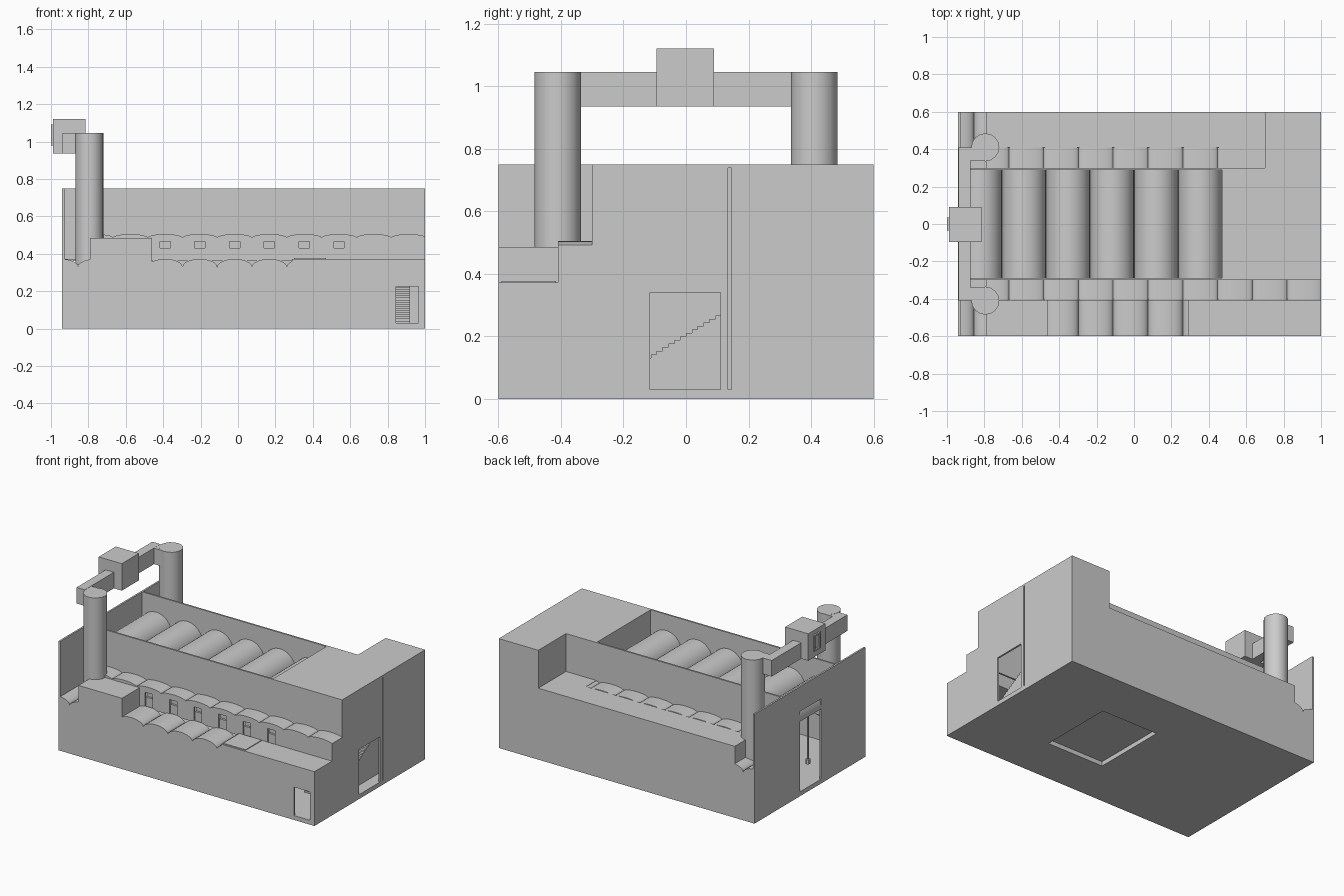
import bpy, bmesh, math

if "Cube" in bpy.data.objects:
    bpy.data.objects.remove(bpy.data.objects["Cube"])

def material(name, c):
    m = bpy.data.materials.new(name)
    m.diffuse_color = (c, c, c, 1)
    m.use_nodes = True
    m.node_tree.nodes["Principled BSDF"].inputs["Base Color"].default_value = m.diffuse_color
    return m

GREY = material("plain grey", 0.6)
T = 0.012  # wall thickness

def finish(name, bm, smooth=False):
    bmesh.ops.recalc_face_normals(bm, faces=bm.faces)
    me = bpy.data.meshes.new(name)
    bm.to_mesh(me)
    bm.free()
    me.materials.append(GREY)
    ob = bpy.data.objects.new(name, me)
    bpy.context.collection.objects.link(ob)
    if smooth:
        bpy.ops.object.select_all(action='DESELECT')
        ob.select_set(True)
        bpy.context.view_layer.objects.active = ob
        bpy.ops.object.shade_smooth_by_angle(angle=math.radians(35))
    return ob

def add_box(bm, x0, x1, y0, y1, z0, z1):
    v = bmesh.ops.create_cube(bm, size=1)["verts"]
    for p in v:
        p.co = ((x0 + x1) / 2 + p.co.x * (x1 - x0),
                (y0 + y1) / 2 + p.co.y * (y1 - y0),
                (z0 + z1) / 2 + p.co.z * (z1 - z0))

def boxes(name, *dims):
    bm = bmesh.new()
    for d in dims:
        add_box(bm, *d)
    return finish(name, bm)

def door_wall(name, axis, a, b, u0, u1, h, d0, d1, dh):
    """Wall of thickness a..b spanning u0..u1 with a door d0..d1 of height dh."""
    parts = [(u0, d0, 0, h), (d1, u1, 0, h), (d0, d1, dh, h)]
    boxes(name, *[(a, b, p, q, z0, z1) if axis == 'x' else (p, q, a, b, z0, z1)
                  for p, q, z0, z1 in parts])

def vault_roof(name, x0, x1, y0, y1, valley, crown, period, start, flat=None):
    """Row of arches along x, extruded along y."""
    pts, n = [], 12
    k = math.floor((x0 - start) / period)
    xs = [x0, x1]
    while start + k * period < x1:
        c = start + (k + 0.5) * period
        xs += [c - period / 2 * math.cos(math.pi * i / n) for i in range(n + 1)]
        k += 1
    for x in sorted(set(round(x, 5) for x in xs if x0 <= x <= x1)):
        u = ((x - start) / period % 1) * 2 - 1
        pts.append((x, valley + (crown - valley) * math.sqrt(max(0, 1 - u * u))))
    bm = bmesh.new()
    rows = []
    for x, z in pts:
        lo = flat if flat is not None else z - T
        rows.append([bm.verts.new(p) for p in
                     ((x, y0, z), (x, y1, z), (x, y1, lo), (x, y0, lo))])
    for a, b in zip(rows, rows[1:]):
        for i in range(4):
            j = (i + 1) % 4
            bm.faces.new((a[i], a[j], b[j], b[i]))
    bm.faces.new(rows[0])
    bm.faces.new(rows[-1][::-1])
    return finish(name, bm, True)

def cylinder(name, x, y, z0, z1, r, n=16):
    bm = bmesh.new()
    bmesh.ops.create_cone(bm, cap_ends=True, segments=n, radius1=r, radius2=r, depth=z1 - z0)
    for v in bm.verts:
        v.co += type(v.co)((x, y, (z0 + z1) / 2))
    return finish(name, bm, True)

L, R, F, B = -0.94, 1.0, -0.6, 0.6
P = 0.186            # spacing of the small arches
PH = -0.39 - P / 2   # small arch start

# floor with square recess underneath
boxes("floor", (L, .03, F, B, 0, .03), (.46, R, F, B, 0, .03),
      (.03, .46, F, -.27, 0, .03), (.03, .46, .25, B, 0, .03),
      (.03, .46, -.27, .25, .03, .045))

# end walls
door_wall("left_wall", 'x', L, L + T, F, B, .75, -.12, .11, .58)
door_wall("right_wall", 'x', R - T, R, -.3, .135, .75, -.115, .11, .34)
boxes("right_wall_sides", (R - T, R, F, -.41, 0, .372), (R - T, R, -.41, -.3, 0, .49),
      (R - T, R, .145, B, 0, .75), (R - T, R - .008, .135, .145, 0, .75))

# front and back outer walls
door_wall("front_wall", 'y', F, F + T, .29, R, .372, .845, .965, .225)
boxes("front_wall_left", (L, .29, F, F + T, 0, .33))
boxes("back_wall", (L, -.79, B - T, B, 0, .33), (-.79, .7, B - T, B, 0, .49),
      (.7, R, B - T, B, 0, .75))

# high walls around the hall and the tall end block
boxes("hall_walls", (L, R, -.3, -.3 + T, .37, .75), (L, .7, .3 - T, .3, .37, .75),
      (.47, .47 + T, -.3, .3, 0, .75), (.7, .7 + T, .3, B, .37, .75))
boxes("end_block_roof", (.47, R, -.3, .3, .738, .75), (.7, R, .3, B, .738, .75))

# roofs
vault_roof("hall_vaults", L, .47, -.3, .3, .523, .64, .235, L)
vault_roof("front_gallery_roof", -.79, R, -.41, -.3, .485, .505, P, PH, .47)
vault_roof("back_gallery_roof", -.79, .47, .3, .41, .475, .495, P, PH, .46)
boxes("back_flat_roof", (-.79, .7, .41, B, .478, .49), (.47, .7, .3, .41, .478, .49),
      (-.79, -.79 + T, .3, B, .3, .482))
vault_roof("front_aisle_vaults", L, .29, F, -.41, .33, .372, P, PH, .318)
vault_roof("back_corner_vaults", L, -.79, .41, B, .33, .372, P, PH, .318)
boxes("front_flat_roof", (.29, R, F, -.41, .36, .372), (L, -.79, -.41, -.3, .36, .372),
      (L, -.79, .3, .41, .36, .372))
boxes("roof_hatch", (.3, .47, -.59, -.415, .37, .377))
boxes("roof_box", (-.79, -.46, F, -.41, .32, .485))

# gallery wall with six small windows
wins = [-.39 + P * i for i in range(6)]
edges = [-.79] + [e for w in wins for e in (w - .028, w + .028)] + [R]
boxes("gallery_wall", (-.79, R, -.41, -.398, .465, .488), (-.79, -.79 + T, -.41, -.3, .36, .488),
      *[(edges[i], edges[i + 1], -.41, -.398, .36, .465) for i in range(0, len(edges), 2)])
boxes("window_panels", *[d for w in wins for d in (
    (w - .028, w + .028, -.388, -.38, .36, .465),
    (w - .028, w + .028, -.402, -.388, .36, .43))])

# round towers and the bridge between them
for s, n in ((-1, "front"), (1, "back")):
    cylinder(n + "_tower", -.795, s * .41, .34, 1.045, .075)
    y0, y1 = sorted((s * .34, s * .41))
    boxes(n + "_bridge_arm", (-.88, -.8, y0, y1, .935, 1.044))
boxes("bridge", (-.937, -.875, -.41, .41, .935, 1.045))
boxes("bridge_cabin", (-.99, -.815, -.095, .09, .935, 1.12))
boxes("cabin_window_frame", (-1, -.99, -.035, -.025, .98, 1.09), (-1, -.99, .025, .035, .98, 1.09),
      (-1, -.99, -.025, .025, .98, .99), (-1, -.99, -.025, .025, 1.08, 1.09))

# inner staircase behind the right door
N = 32
boxes("staircase", *[(.7, .92, -.3 + .6 * i / N, -.3 + .6 * (i + 1) / N,
                      .02, .03 + .36 * i / N) for i in range(N)])

# slim pole in the left doorway
cylinder("door_pole", -.925, 0, .2, .5, .006, 8)
cylinder("door_pole_foot", -.925, 0, .18, .21, .016, 8)
